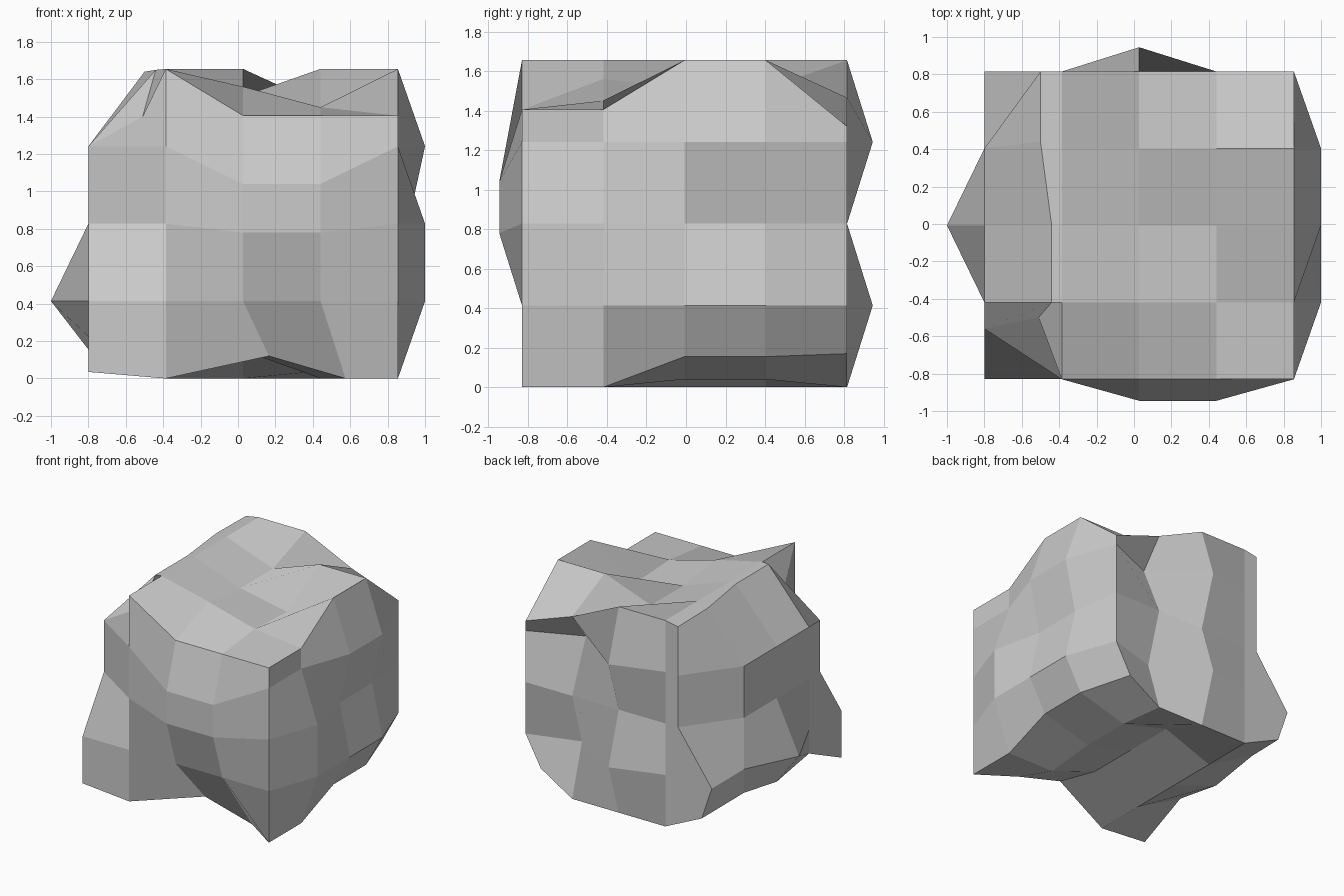
import bpy, bmesh

if "Cube" in bpy.data.objects:
    bpy.data.objects.remove(bpy.data.objects["Cube"])

# Boulder: a cube cut into a 4 x 4 x 4 grid, with its surface points pushed in and out
LO = (-0.80, -0.83, 0.0)
HI = (0.855, 0.815, 1.655)

bm = bmesh.new()
bmesh.ops.create_cube(bm, size=4)
bmesh.ops.subdivide_edges(bm, edges=bm.edges[:], cuts=3, use_grid_fill=True)
grid = {}
for v in bm.verts:
    key = tuple(round(c + 2) for c in v.co)
    grid[key] = v
    v.co = [LO[a] + (HI[a] - LO[a]) * key[a] / 4 for a in range(3)]


def put(i, j, k, x=None, y=None, z=None):
    """Move one grid point; axes left as None keep their place."""
    for axis, value in enumerate((x, y, z)):
        if value is not None:
            grid[i, j, k].co[axis] = value


# Top: heights by row from front to back, columns left to right
top = [(1.655, 1.405, 1.405, 1.405),
       (1.655, 1.56, 1.45, 1.405),
       (1.655, 1.51, 1.43, 1.655),
       (1.655, 1.51, 1.655, 1.655),
       (1.655, 1.655, 1.465, 1.32)]
for j, row in enumerate(top):
    for i, z in enumerate(row):
        put(i + 1, j, 4, z=z)

# Top left rim
put(0, 0, 4, -0.51, -0.50, 1.40)
for j in (1, 2):
    put(0, j, 4, x=-0.44, z=1.65)
put(0, 3, 4, -0.50, 0.44, 1.64)
put(0, 4, 4, x=-0.50, z=1.635)

# Left side: upright edges drawn in, one spike
for k in (2, 3):
    put(0, 0, k, y=-0.56)
    put(0, 4, k, x=-0.50)
put(0, 2, 1, x=-1.0)
for j, z in enumerate((0.035, 0.225, 0.155, 0.225)):
    put(0, j, 0, z=z)
put(0, 4, 0, x=-0.71, z=0.15)

# Right side: bulge
for j in (1, 2, 3):
    put(4, j, 1, x=1.0)
    put(4, j, 2, x=1.0 if j == 1 else 0.91)
    put(4, j, 3, x=0.855 if j == 1 else 1.0)
for j in (2, 3):
    put(4, j, 0, z=0.155)
put(4, 4, 0, x=0.72, z=0.17)

# Front: bulge and the notch beneath it
for i in (2, 3):
    put(i, 0, 3, y=-0.945, z=1.04)
    put(i, 0, 2, y=-0.945, z=0.78)
put(2, 0, 0, 0.165, -0.655, 0.12)
put(3, 0, 0, 0.575, -0.64, 0.0)

# Back: two bumps and two hollows
for k in (1, 3):
    put(2, 4, k, y=0.945)
put(3, 4, 3, y=0.64)
put(3, 4, 1, y=0.69)

# Underside: shallow hollow
for j in (1, 2, 3):
    put(2, j, 0, z=0.15)
for j in (2, 3):
    put(3, j, 0, z=0.04)

bmesh.ops.recalc_face_normals(bm, faces=bm.faces[:])
mesh = bpy.data.meshes.new("boulder")
bm.to_mesh(mesh)
bm.free()
bpy.context.collection.objects.link(bpy.data.objects.new("boulder", mesh))
